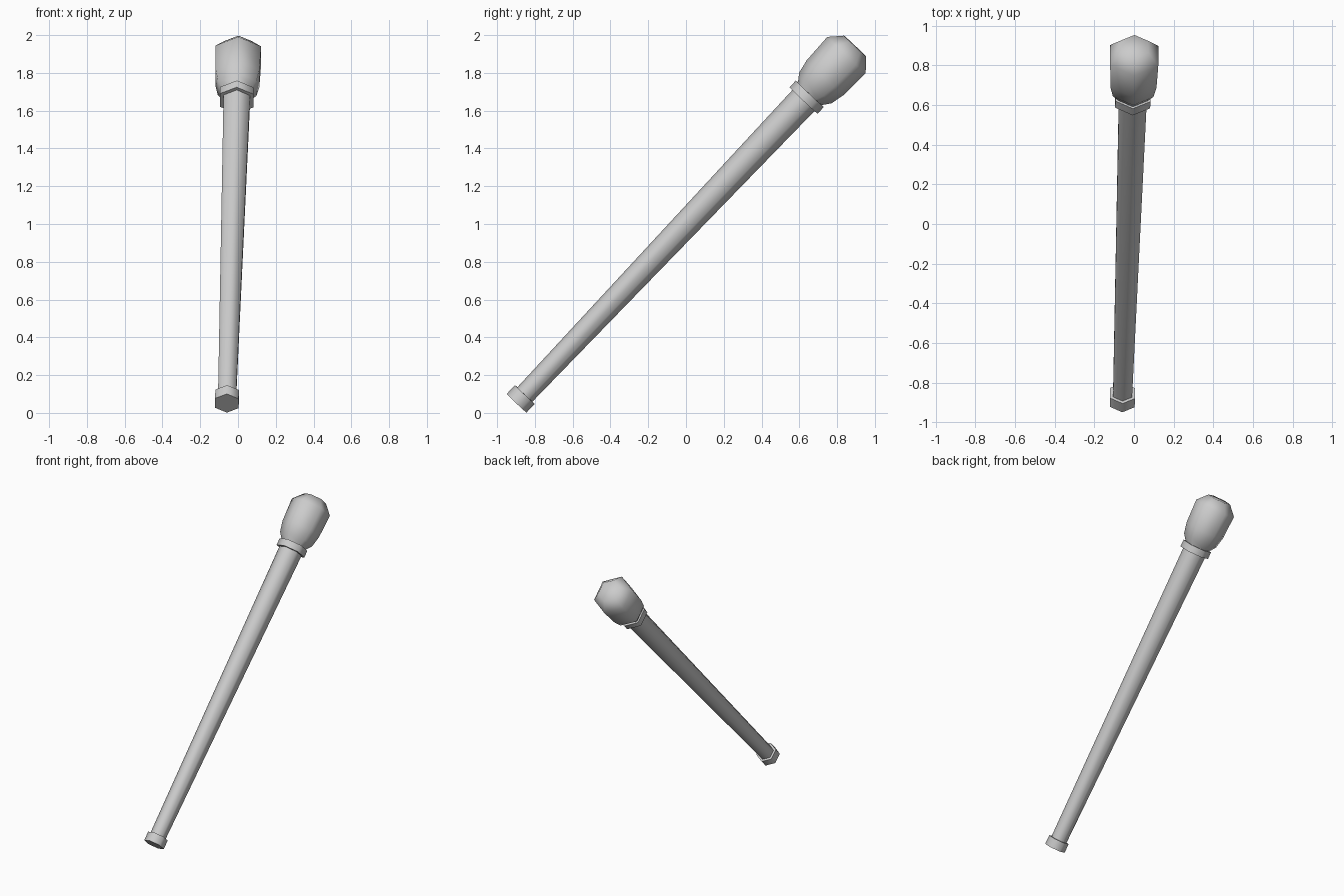
import bpy, bmesh, math
from mathutils import Vector

if "Cube" in bpy.data.objects:
    bpy.data.objects.remove(bpy.data.objects["Cube"])

grey = bpy.data.materials.new("plain grey")
grey.diffuse_color = (0.6, 0.6, 0.6, 1)
grey.use_nodes = True
grey.node_tree.nodes["Principled BSDF"].inputs["Base Color"].default_value = grey.diffuse_color

# Leaning axis of the staff, and the frame its hexagonal rings sit in
BASE = Vector((-0.059, -0.897, 0.051))
AXIS = Vector((0.0237, 0.688, 0.726)).normalized()
UP = Vector((0, -0.726, 0.688)).normalized()
SIDE = UP.cross(AXIS).normalized()
UP = AXIS.cross(SIDE)


def hex_lathe(name, profile):
    """Closed six-sided solid from (distance along axis, radius) pairs."""
    bm = bmesh.new()
    rings = []
    for s, r in profile:
        rings.append([bm.verts.new(BASE + AXIS * s + r * (
            UP * math.cos(k * math.pi / 3) + SIDE * math.sin(k * math.pi / 3)))
            for k in range(6)])
    for a, b in zip(rings, rings[1:]):
        for k in range(6):
            j = (k + 1) % 6
            bm.faces.new((a[k], a[j], b[j], b[k]))
    bm.faces.new(rings[0])
    bm.faces.new(rings[-1])
    bmesh.ops.recalc_face_normals(bm, faces=bm.faces)
    mesh = bpy.data.meshes.new(name)
    bm.to_mesh(mesh)
    bm.free()
    mesh.materials.append(grey)
    obj = bpy.data.objects.new(name, mesh)
    bpy.context.collection.objects.link(obj)
    # Rounded sides, crisp end faces
    bpy.ops.object.select_all(action='DESELECT')
    obj.select_set(True)
    bpy.context.view_layer.objects.active = obj
    bpy.ops.object.shade_smooth_by_angle(angle=math.radians(70))
    return obj


# Foot cap
hex_lathe("foot_cap", [(0, 0.072), (0.064, 0.072)])
# Tapered shaft
hex_lathe("shaft", [(0.05, 0.055), (2.23, 0.081)])
# Collar below the head
hex_lathe("collar", [(2.209, 0.102), (2.258, 0.102)])
# Bulbous head
hex_lathe("head", [(2.24, 0.085), (2.262, 0.09), (2.30, 0.118), (2.375, 0.134),
                   (2.54, 0.140), (2.606, 0.080)])
